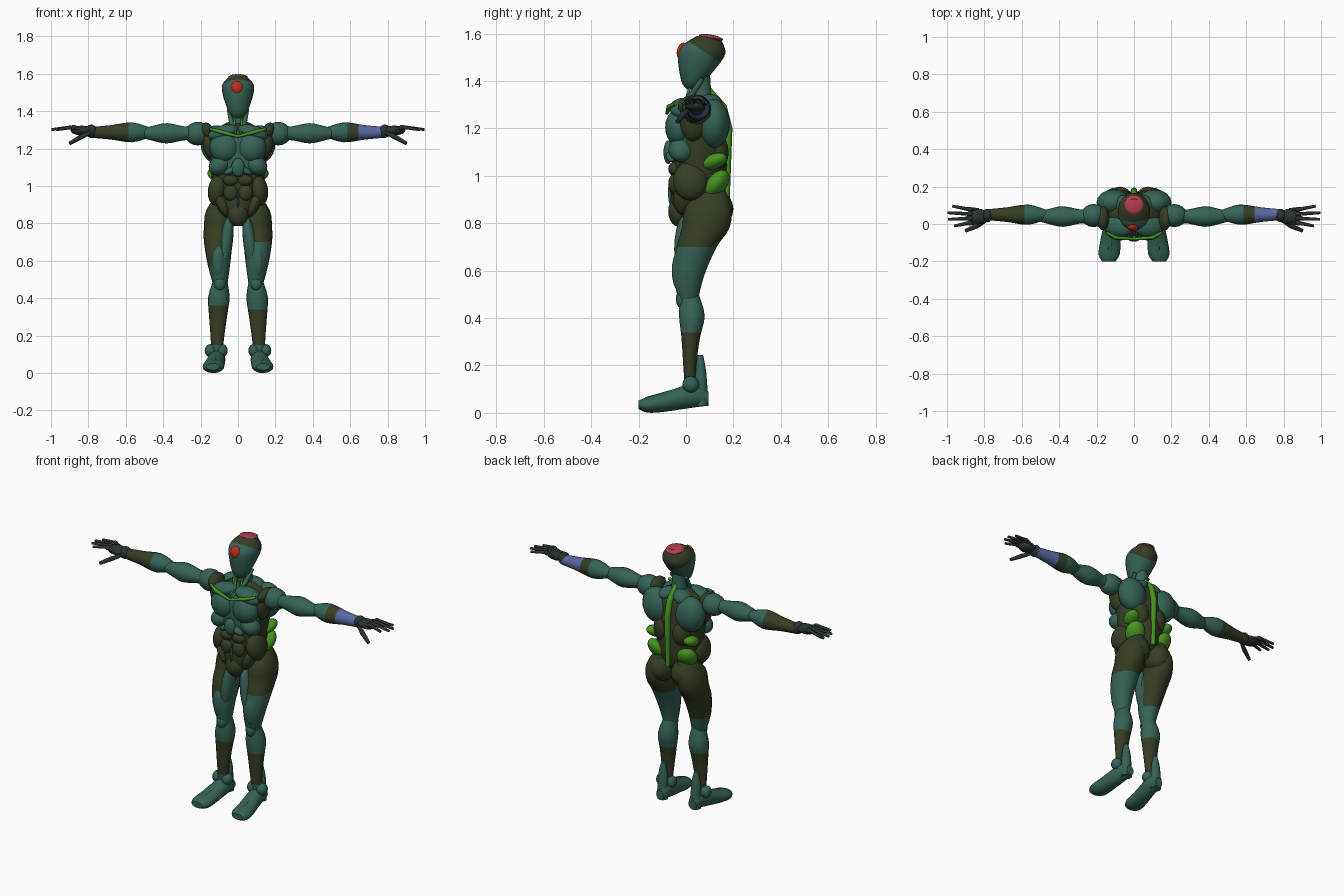
import bpy, bmesh, math
from mathutils import Vector, Matrix, Euler

if "Cube" in bpy.data.objects:
    bpy.data.objects.remove(bpy.data.objects["Cube"])

COLOURS = {"teal": (.036, .125, .095), "olive": (.036, .048, .018), "green": (.06, .29, .014),
           "red": (.52, .025, .008), "pink": (.42, .045, .075), "blue": (.10, .14, .36),
           "charcoal": (.024, .031, .031)}
MATS = {}
for key, rgb in COLOURS.items():
    MATS[key] = bpy.data.materials.new(key)
    MATS[key].diffuse_color = (*rgb, 1)


def finish(bm, name, mat, paints=()):
    """Recalculate normals, cut and paint colour zones, and create the object."""
    bmesh.ops.recalc_face_normals(bm, faces=bm.faces)
    mesh = bpy.data.meshes.new(name)
    mesh.materials.append(MATS[mat])
    for i, (colour, planes) in enumerate(paints):
        mesh.materials.append(MATS[colour])
        planes = [(Vector(co), Vector(no)) for co, no in planes]
        for co, no in planes:
            bmesh.ops.bisect_plane(bm, geom=bm.verts[:] + bm.edges[:] + bm.faces[:],
                                   plane_co=co, plane_no=no)
        for f in bm.faces:
            if all((f.calc_center_median() - co).dot(no) > 0 for co, no in planes):
                f.material_index = i + 1
    bm.to_mesh(mesh)
    bm.free()
    ob = bpy.data.objects.new(name, mesh)
    bpy.context.collection.objects.link(ob)
    bpy.context.view_layer.objects.active = ob
    ob.select_set(True)
    bpy.ops.object.shade_smooth_by_angle(angle=math.radians(40))
    ob.select_set(False)


def loft(name, mat, axis, rows, s=1, paints=(), n=18, steps=3):
    """Smooth skin through elliptical sections: distance along axis, two centre offsets, two radii."""
    place = {"z": lambda w, a, b: (a * s, b, w), "x": lambda w, a, b: (w * s, a, b),
             "y": lambda w, a, b: (a * s, w, b)}[axis]
    rows = [Vector(r) for r in rows]
    rows = [rows[0]] + rows + [rows[-1]]
    fine = []
    for a, b, c, d in zip(rows, rows[1:], rows[2:], rows[3:]):
        for t in (k / steps for k in range(steps)):
            fine.append(.5 * (2 * b + (c - a) * t + (2 * a - 5 * b + 4 * c - d) * t * t
                              + (3 * b - a - 3 * c + d) * t ** 3))
    fine.append(rows[-1])
    bm = bmesh.new()
    angles = [2 * math.pi * k / n for k in range(n)]
    rings = [[bm.verts.new(place(w, a + ra * math.cos(t), b + rb * math.sin(t))) for t in angles]
             for w, a, b, ra, rb in fine]
    for p, q in zip(rings, rings[1:]):
        for k in range(n):
            bm.faces.new((p[k], p[(k + 1) % n], q[(k + 1) % n], q[k]))
    bm.faces.new(rings[0])
    bm.faces.new(rings[-1])
    finish(bm, name, mat, paints)


def blob(name, mat, loc, size, rot=(0, 0, 0), s=1):
    """Rounded muscle; rot in degrees, s mirrors it across x."""
    bm = bmesh.new()
    bmesh.ops.create_uvsphere(bm, u_segments=16, v_segments=10, radius=1)
    turn = Euler([math.radians(a) for a in rot]).to_matrix().to_4x4()
    m = Matrix.Diagonal((s, 1, 1, 1)) @ Matrix.Translation(loc) @ turn @ Matrix.Diagonal((*size, 1))
    bmesh.ops.transform(bm, matrix=m, verts=bm.verts)
    finish(bm, name, mat)


def rod(name, mat, pts, radius, s=1):
    """Tapered tube along a few points."""
    cu = bpy.data.curves.new(name, "CURVE")
    cu.dimensions, cu.bevel_depth, cu.bevel_resolution, cu.use_fill_caps = "3D", radius, 2, True
    sp = cu.splines.new("POLY")
    sp.points.add(len(pts) - 1)
    for q, p in zip(sp.points, pts):
        q.co = (p[0] * s, p[1], p[2], 1)
        q.radius = 1
    sp.points[0].radius = sp.points[-1].radius = .7
    cu.materials.append(MATS[mat])
    bpy.context.collection.objects.link(bpy.data.objects.new(name, cu))


# Head with dark cap, crown disc and single eye
loft("head", "teal", "z", [(1.365, 0, .025, .02, .02), (1.4, 0, .03, .052, .05), (1.5, 0, .063, .084, .097),
     (1.55, 0, .072, .08, .088), (1.59, 0, .09, .04, .045)],
     paints=[("olive", [((0, .03, 1.555), (0, .55, .83))])], n=24, steps=4)
blob("crown_disc", "pink", (0, .105, 1.583), (.052, .052, .013), (-10, 0, 0))
blob("eye", "red", (-.005, -.018, 1.528), (.032, .02, .035), (-15, 0, 0))

# Neck, torso core and spine strip
loft("neck", "teal", "z", [(1.27, 0, .07, .075, .06), (1.33, 0, .065, .045, .045), (1.43, 0, .06, .04, .042)])
loft("torso", "olive", "z", [(.785, 0, 0, .03, .03), (.88, 0, .04, .09, .105), (1.0, 0, .058, .132, .115),
     (1.2, 0, .05, .158, .115), (1.28, 0, .055, .14, .1), (1.335, 0, .07, .06, .05)],
     paints=[("teal", [((0, 0, 1.07), (0, 0, 1)), ((0, 0, 0), (0, -1, 0))])], n=24, steps=4)
blob("navel_line", "teal", (0, -.066, .93), (.006, .01, .05))
blob("groin", "olive", (0, -.03, .85), (.055, .045, .065))
blob("sternum", "teal", (0, -.075, 1.1), (.035, .02, .05))
rod("spine", "green", [(0, .09, 1.37), (0, .155, 1.29), (0, .178, 1.2), (0, .172, .9)], .018)

# Trunk muscles: name, colour, centre, radii, sideways tilt
MUSCLES = [
    ("pectoral", "teal", (.072, -.03, 1.205), (.08, .058, .08), 12),
    ("upper_chest", "teal", (.08, -.01, 1.285), (.085, .06, .04), 15),
    ("rib_muscle", "teal", (.1, -.02, 1.11), (.06, .055, .05), 35),
    ("rib_arch", "teal", (.035, -.06, 1.085), (.045, .025, .018), 30),
    ("flank", "olive", (.11, .02, .98), (.05, .075, .085), -10),
    ("hip_crest", "olive", (.085, -.01, .9), (.03, .045, .07), 25),
    ("armpit", "olive", (.155, .03, 1.23), (.035, .055, .085), 8),
    ("shoulder_blade", "teal", (.11, .115, 1.22), (.09, .07, .105), 12),
    ("trapezius", "teal", (.05, .1, 1.3), (.065, .055, .04), 25),
    ("mid_back", "olive", (.06, .12, 1.1), (.06, .06, .085), 0),
    ("buttock", "olive", (.075, .115, .86), (.075, .085, .085), 0),
    ("shoulder", "teal", (.215, .045, 1.28), (.07, .062, .063), 0),
    ("shoulder_strap", "olive", (.165, .03, 1.295), (.032, .065, .045), 15),
]
for s, side in ((1, "left"), (-1, "right")):
    for name, mat, loc, size, tilt in MUSCLES:
        blob(f"{name}_{side}", mat, loc, size, (0, tilt, 0), s)
    for i in range(2):
        blob(f"abdominal_{i}_{side}", "olive", (.039, -.048, 1.03 - .065 * i), (.04, .027, .03 + .015 * i), s=s)
    blob("waist_upper_pad_" + side, "green", (.115, .115, 1.06), (.045, .065, .032), (20, 0, -25), s)
    blob("waist_lower_pad_" + side, "green", (.1, .13, .965), (.058, .04, .07), (-38, 0, -25), s)

    # Collar and neck piping
    rod("collar_" + side, "green", [(.15, -.045, 1.305), (.1, -.072, 1.292), (0, -.08, 1.265)], .011, s)
    rod("neck_cord_" + side, "green", [(.01, -.07, 1.275), (.018, 0, 1.32), (.022, .018, 1.38)], .007, s)
    rod("neck_tendon_" + side, "teal", [(.01, -.03, 1.28), (.035, .02, 1.34), (.05, .07, 1.41)], .014, s)

    # Arms: upper arm bulge, then forearm with coloured sleeve
    arm = [(.25, .04), (.29, .038), (.38, .055), (.45, .042), (.5, .028)]
    loft("upper_arm_" + side, "teal", "x", [(x, .04, 1.282, r, r) for x, r in arm], s)
    bands = [("olive", [((.585 * s, 0, 0), (s, 0, 0))])]
    if s > 0:
        bands.append(("blue", [((.645, 0, 0), (1, 0, 0))]))
    arm = [(.47, .026), (.565, .054), (.68, .039), (.785, .029)]
    loft("forearm_" + side, "teal", "x", [(x, .05, 1.287, r, r) for x, r in arm], s, bands)

    # Hands: wrist, palm, fingers, knuckles and thumb
    blob("wrist_" + side, "charcoal", (.785, .045, 1.293), (.03, .036, .036), s=s)
    blob("palm_" + side, "charcoal", (.835, .04, 1.297), (.06, .042, .026), s=s)
    for i in range(4):
        y = .005 + .0245 * i
        spread, tip = .04 + (y - .04) * 1.45, 1 - .015 * (i - 1.6) ** 2
        rod(f"finger_{i}_{side}", "charcoal", [(.83, y, 1.3), (.885, y, 1.315), (tip, spread, 1.302)], .0105, s)
        blob(f"knuckle_{i}_{side}", "charcoal", (.878, y, 1.313), (.018, .013, .014), s=s)
    rod("thumb_" + side, "charcoal", [(.79, .02, 1.285), (.84, -.01, 1.262), (.9, -.036, 1.228)], .014, s)

    # Legs with dark thigh and calf bands
    loft("thigh_" + side, "teal", "z", [(.965, .07, .12, .035, .035), (.87, .1, .095, .07, .097),
         (.78, .106, .083, .076, .102), (.7, .106, .045, .076, .086), (.58, .102, .012, .06, .066),
         (.47, .095, .01, .038, .04)], s,
         [("olive", [((0, 0, .7 if s > 0 else .57), (0, 0, 1)), ((.06 * s, 0, 0), (s, .6, 0))])])
    loft("lower_leg_" + side, "teal", "z", [(.5, .095, .015, .036, .04), (.41, .102, .025, .057, .055),
         (.32, .106, .02, .05, .04), (.2, .11, .016, .037, .028), (.1, .113, .02, .03, .025)], s,
         [("olive", [((0, 0, .34 if s > 0 else .36), (0, 0, -1)), ((0, 0, .15), (0, 0, 1))])])
    blob("inner_thigh_" + side, "teal", (.065, 0, .69), (.036, .05, .15), (0, -8, 0), s)
    blob("front_thigh_" + side, "teal", (.105, -.015, .6), (.04, .045, .1), s=s)
    blob("kneecap_" + side, "teal", (.097, -.018, .48), (.03, .025, .04), s=s)

    # Feet with ankle knobs and heel cord
    for x in (.085, .148):
        blob(f"ankle_{side}", "teal", (x, .02, .12), (.03, .035, .035), s=s)
    loft("heel_cord_" + side, "teal", "z", [(.245, .11, .06, .012, .012), (.17, .11, .062, .028, .024),
         (.03, .11, .065, .03, .03)], s)
    loft("foot_" + side, "teal", "y", [(.095, .108, .06, .025, .03), (.04, .11, .076, .042, .053),
         (-.1, .127, .043, .055, .04), (-.165, .133, .034, .056, .033), (-.2, .135, .034, .035, .018)], s)
    rod("foot_ridge_" + side, "teal", [(.115, 0, .105), (.125, -.08, .08), (.13, -.17, .058)], .012, s)

for m in bpy.data.materials:
    if m.users and not m.is_grease_pencil:
        m.use_nodes = True
        m.node_tree.nodes["Principled BSDF"].inputs["Base Color"].default_value = m.diffuse_color
